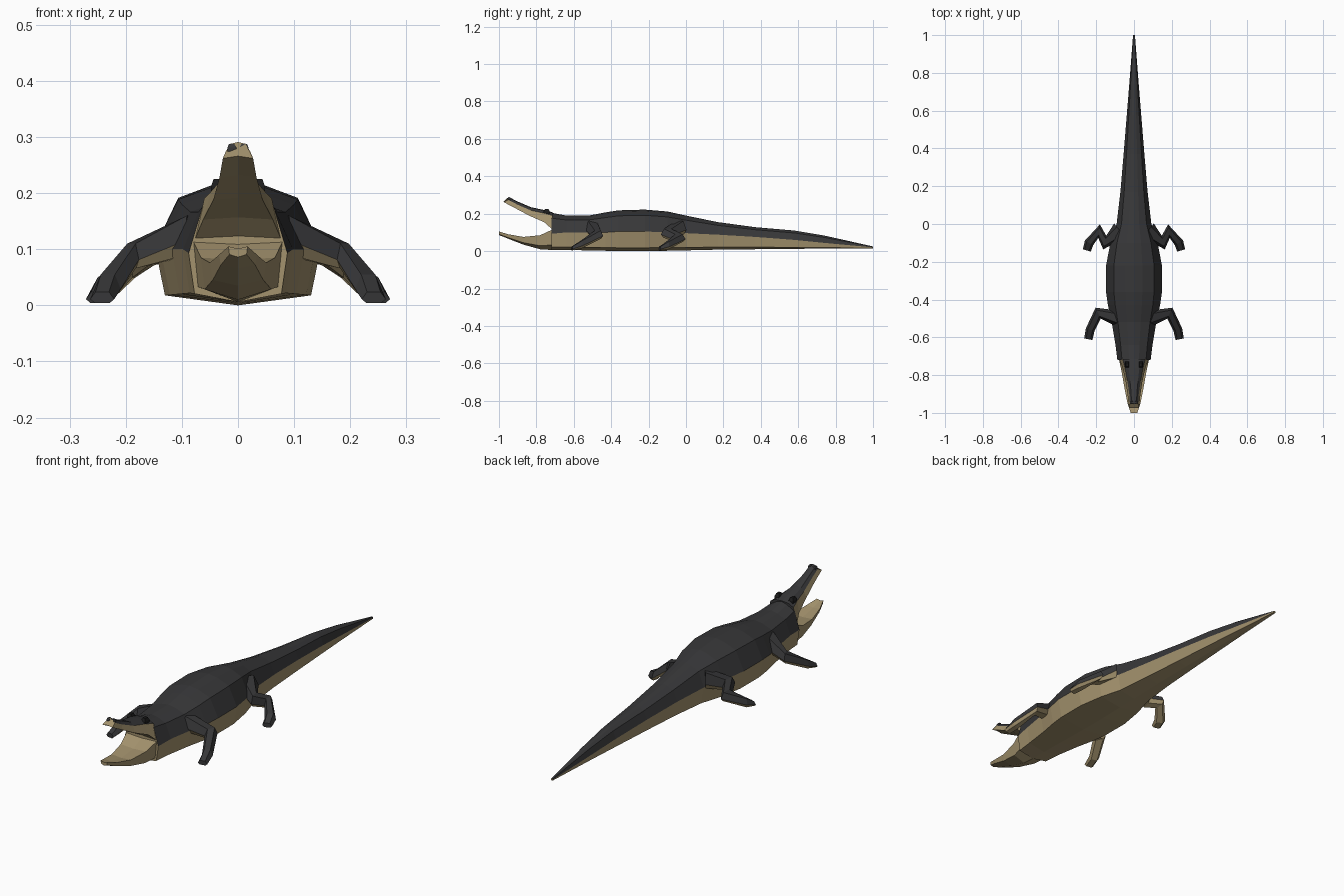
import bpy, bmesh
from mathutils import Vector

if "Cube" in bpy.data.objects:
    bpy.data.objects.remove(bpy.data.objects["Cube"])


def material(name, rgb):
    m = bpy.data.materials.new(name)
    m.diffuse_color = (*rgb, 1)
    m.use_nodes = True
    m.node_tree.nodes["Principled BSDF"].inputs["Base Color"].default_value = m.diffuse_color
    return m


MATS = [material("dark hide", (0.038, 0.038, 0.040)),
        material("tan belly", (0.37, 0.29, 0.155)),
        material("black eye", (0.012, 0.012, 0.012))]


def loft(name, rings, rule, mirror=False):
    """Skin closed rings of points; rule(segment, normal) picks the colour, segment -1 is a cap."""
    bm = bmesh.new()
    vs = [[bm.verts.new(p) for p in r] for r in rings]
    n = len(rings[0])
    seg = {}
    for a, b in zip(vs, vs[1:]):
        for i in range(n):
            j = (i + 1) % n
            seg[bm.faces.new((a[i], a[j], b[j], b[i]))] = i
    for r in (vs[0], vs[-1]):
        seg[bm.faces.new(r)] = -1
    bmesh.ops.recalc_face_normals(bm, faces=bm.faces)
    bm.normal_update()
    for f, i in seg.items():
        f.material_index = rule(i, f.normal)
    me = bpy.data.meshes.new(name)
    bm.to_mesh(me)
    bm.free()
    ob = bpy.data.objects.new(name, me)
    bpy.context.collection.objects.link(ob)
    for m in MATS:
        me.materials.append(m)
    if mirror:
        ob.modifiers.new("Mirror", 'MIRROR').use_mirror_merge = False
    return ob


def symmetric(y, half):
    """Full ring from a half outline running top centre to bottom centre."""
    return [(x, y, z) for x, z in half] + [(-x, y, z) for x, z in half[-2:0:-1]]


# body and tail: y, half width, top, colour line, bottom
BODY = [(-0.72, 0.088, 0.205, 0.093, 0.006), (-0.64, 0.098, 0.19, 0.10, 0.006),
        (-0.52, 0.118, 0.19, 0.10, 0.004), (-0.43, 0.138, 0.207, 0.10, 0.002),
        (-0.36, 0.148, 0.218, 0.105, 0.0), (-0.22, 0.148, 0.222, 0.105, 0.0),
        (-0.10, 0.125, 0.212, 0.10, 0.002), (0.0, 0.092, 0.19, 0.096, 0.004),
        (0.17, 0.072, 0.155, 0.088, 0.008), (0.37, 0.055, 0.128, 0.076, 0.010),
        (0.58, 0.038, 0.110, 0.060, 0.012), (0.74, 0.025, 0.083, 0.044, 0.014),
        (1.0, 0.005, 0.025, 0.020, 0.015)]
rings = []
for y, w, top, side, low in BODY:
    h = top - side
    rings.append(symmetric(y, [(0, top), (w * 0.3, top - h * 0.06), (w * 0.72, top - h * 0.26),
                               (w, side), (w * 0.88, low + (side - low) * 0.17), (0, low)]))
loft("body_and_tail", rings, lambda i, n: 0 if i in (0, 1, 2, 7, 8, 9) else 1)

# upper jaw: y at roof, y at palate, roof half width, palate half width, roof z, palate z
UPPER = [(-0.715, -0.715, 0.060, 0.078, 0.205, 0.115), (-0.76, -0.755, 0.048, 0.062, 0.217, 0.153),
         (-0.83, -0.835, 0.035, 0.044, 0.232, 0.188), (-0.90, -0.91, 0.025, 0.033, 0.262, 0.228),
         (-0.95, -0.975, 0.022, 0.027, 0.288, 0.262)]
rings = []
for yt, yb, wt, wb, zt, zb in UPPER:
    half = [(0, yt, zt + 0.003), (wt * 0.6, yt, zt), (wt, yt, zt - 0.014), (wb, yb, zb), (0, yb, zb + 0.004)]
    rings.append(half + [(-x, y, z) for x, y, z in half[-2:0:-1]])
loft("upper_jaw", rings, lambda i, n: 0 if i in (0, 1, 6, 7) or (i == -1 and n.y < 0) else 1)

# lower jaw: y, half width, rim z, bottom z
LOWER = [(-0.715, 0.080, 0.115, 0.006), (-0.78, 0.066, 0.085, 0.010),
         (-0.87, 0.050, 0.076, 0.035), (-0.95, 0.034, 0.090, 0.066), (-1.0, 0.017, 0.105, 0.086)]
rings = [symmetric(y, [(0, zt - 0.004), (w, zt), (w * 0.9, zb + (zt - zb) * 0.25), (0, zb)])
         for y, w, zt, zb in LOWER]
loft("lower_jaw", rings, lambda i, n: 1)


# legs: path of x, y, z, half width, half height
def leg(name, path):
    pts = [Vector(p[:3]) for p in path]
    rings = []
    for k, (p, c) in enumerate(zip(pts, path)):
        t = Vector((0, 0, 0))
        for a, b in ((k - 1, k), (k, k + 1)):
            if a >= 0 and b < len(pts):
                d = pts[b] - pts[a]
                d.z = 0
                t += d.normalized()
        s = Vector((t.y, -t.x, 0)).normalized()
        w, h = c[3:]
        rings.append([p + s * w * u + Vector((0, 0, h * v)) for u, v in
                      ((1, -0.3), (0.55, 1), (-0.55, 1), (-1, -0.3), (-0.6, -1), (0.6, -1))])
    loft(name, rings, lambda i, n: 1 if n.z < -0.15 else 0, mirror=True)


leg("front_legs", [(0.085, -0.50, 0.125, 0.042, 0.035), (0.19, -0.472, 0.088, 0.032, 0.022),
                   (0.232, -0.56, 0.035, 0.024, 0.020), (0.242, -0.61, 0.014, 0.022, 0.010)])
leg("hind_legs", [(0.075, -0.035, 0.125, 0.048, 0.036), (0.155, -0.098, 0.095, 0.037, 0.024),
                  (0.185, -0.038, 0.070, 0.036, 0.020), (0.238, -0.10, 0.030, 0.025, 0.020),
                  (0.250, -0.14, 0.014, 0.022, 0.010)])


# small bumps on the head
def bump(name, x, y, z, w, l, h, mat):
    ring = lambda s, zz: [(x + u * w * s, y + v * l * s, zz) for u, v in ((1, 1), (-1, 1), (-1, -1), (1, -1))]
    loft(name, [ring(1, z - h), ring(1, z), ring(0.6, z + h)], lambda i, n: mat, mirror=True)


bump("eyes", 0.037, -0.745, 0.212, 0.011, 0.016, 0.013, 2)
bump("nostrils", 0.011, -0.945, 0.281, 0.008, 0.009, 0.007, 0)
